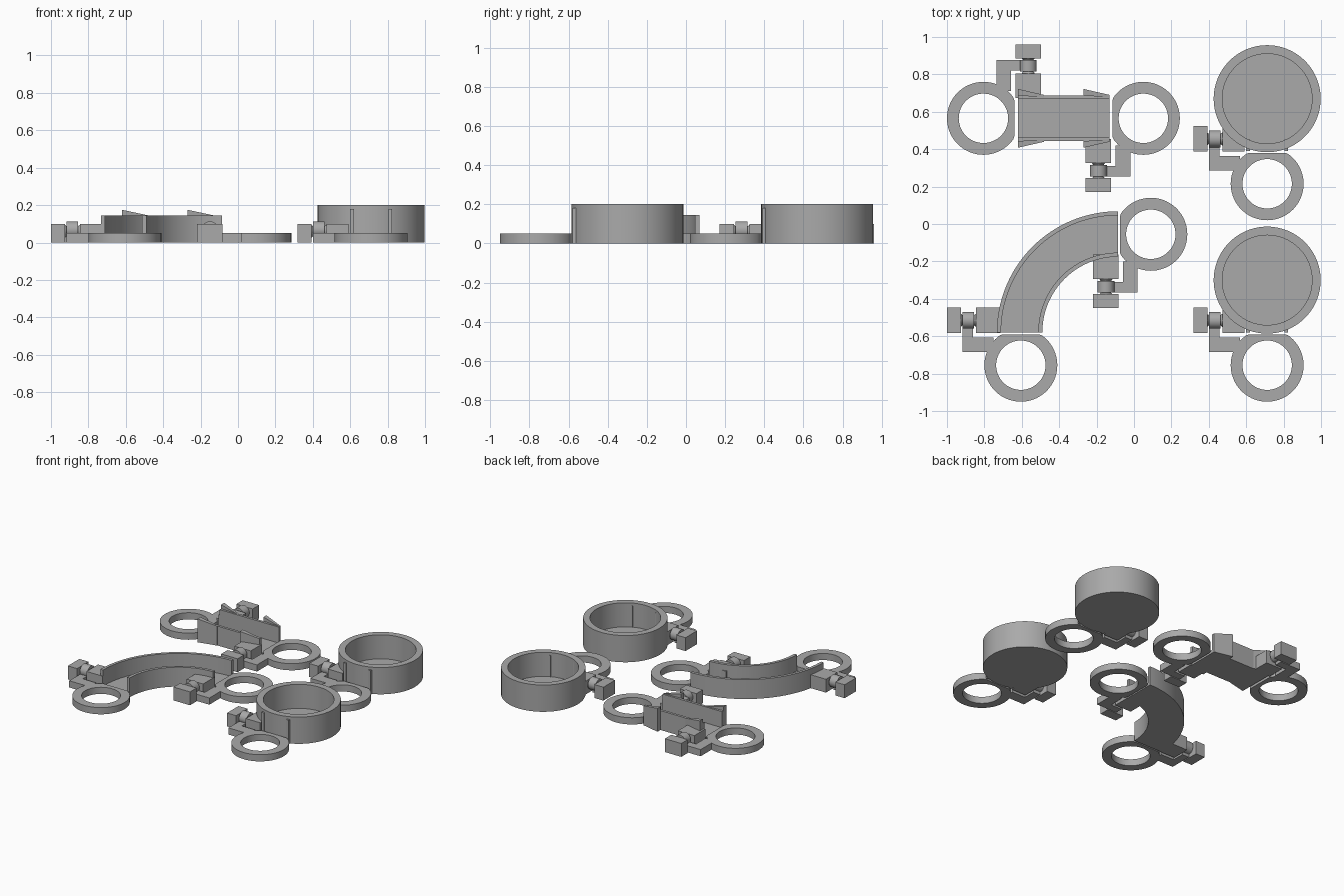
import bpy
import bmesh
from math import sin, cos, pi, radians
from mathutils import Matrix

cube = bpy.data.objects.get("Cube")
if cube:
    bpy.data.objects.remove(cube, do_unlink=True)

gray = bpy.data.materials.new("plain gray")
gray.use_nodes = True
gray.diffuse_color = (0.4, 0.4, 0.4, 1)
gray.node_tree.nodes["Principled BSDF"].inputs["Base Color"].default_value = (0.4, 0.4, 0.4, 1)

WALL_TOP = 0.145
FLOOR = 0.025


def finish(name, bm, place=Matrix()):
    bmesh.ops.recalc_face_normals(bm, faces=bm.faces)
    mesh = bpy.data.meshes.new(name)
    bm.to_mesh(mesh)
    bm.free()
    mesh.materials.append(gray)
    obj = bpy.data.objects.new(name, mesh)
    bpy.context.collection.objects.link(obj)
    obj.matrix_world = place
    bpy.ops.object.select_all(action="DESELECT")
    obj.select_set(True)
    bpy.context.view_layer.objects.active = obj
    bpy.ops.object.shade_smooth_by_angle(angle=radians(30))
    return obj


def box(name, x, y, z, place=Matrix()):
    bm = bmesh.new()
    bmesh.ops.create_cube(bm, size=1)
    for v in bm.verts:
        for i, (lo, hi) in enumerate((x, y, z)):
            v.co[i] = lo if v.co[i] < 0 else hi
    return finish(name, bm, place)


def sweep(name, section, start, end, steps, place=Matrix(), flat=None):
    """Turn a closed (radius, z) section around z; flat trims the +y side."""
    bm = bmesh.new()
    full = abs(end - start) >= 360
    loops = []
    for i in range(steps if full else steps + 1):
        a = radians(start + (end - start) * i / steps)
        loop = []
        for r, z in section:
            y = r * sin(a)
            loop.append(bm.verts.new((r * cos(a), y if flat is None else min(y, flat), z)))
        loops.append(loop)
    pairs = list(zip(loops, loops[1:]))
    if full:
        pairs.append((loops[-1], loops[0]))
    n = len(section)
    for a, b in pairs:
        for k in range(n):
            m = (k + 1) % n
            bm.faces.new((a[k], a[m], b[m], b[k]))
    if not full:
        bm.faces.new(loops[0])
        bm.faces.new(loops[-1])
    return finish(name, bm, place)


def prism(name, outline, z0, tops):
    """Upright prism whose top follows a height for each corner."""
    bm = bmesh.new()
    low = [bm.verts.new((x, y, z0)) for x, y in outline]
    high = [bm.verts.new((x, y, t)) for (x, y), t in zip(outline, tops)]
    bm.faces.new(low)
    bm.faces.new(high)
    for i in range(len(low)):
        j = (i + 1) % len(low)
        bm.faces.new((low[i], low[j], high[j], high[i]))
    return finish(name, bm)


def rod(name, r1, r2, x0, x1, y, z, place):
    bm = bmesh.new()
    turn = Matrix.Translation(((x0 + x1) / 2, y, z)) @ Matrix.Rotation(pi / 2, 4, "Y")
    bmesh.ops.create_cone(bm, cap_ends=True, segments=32, radius1=r1, radius2=r2,
                          depth=x1 - x0, matrix=turn)
    return finish(name, bm, place)


def hinged_ring(prefix, x, y, angle):
    """Flat ring with its arm, knuckle and the two blocks that hold the knuckle."""
    place = Matrix.Translation((x, y, 0)) @ Matrix.Rotation(radians(angle), 4, "Z")
    sweep(prefix + "_ring", [(0.132, 0), (0.195, 0), (0.195, 0.05), (0.132, 0.05)],
          0, 360, 72, place, flat=0.165)
    box(prefix + "_arm", (-0.312, -0.145), (0.07, 0.148), (0, 0.05), place)
    box(prefix + "_arm_stub", (-0.312, -0.255), (0.148, 0.24), (0, 0.05), place)
    rod(prefix + "_knuckle", 0.045, 0.045, -0.312, -0.25, 0.24, 0.068, place)
    rod(prefix + "_outer_pivot", 0.038, 0.022, -0.325, -0.305, 0.24, 0.06, place)
    rod(prefix + "_inner_pivot", 0.022, 0.038, -0.258, -0.235, 0.24, 0.06, place)
    box(prefix + "_end_block", (-0.395, -0.319), (0.172, 0.308), (0, 0.1), place)
    return place


# Two round cups, each with a hinged ring in front
for prefix, cy in (("back_cup", 0.67), ("front_cup", -0.30)):
    cx = 0.712
    place = Matrix.Translation((cx, cy, 0))
    sweep(prefix + "_wall", [(0.24, 0), (0.286, 0), (0.286, 0.2), (0.24, 0.2)], 0, 360, 96, place)
    bm = bmesh.new()
    bmesh.ops.create_cone(bm, cap_ends=True, segments=96, radius1=0.242, radius2=0.242,
                          depth=0.02, matrix=Matrix.Translation((0, 0, 0.01)))
    finish(prefix + "_floor", bm, place)
    for side in (-1, 1):
        edge = sorted((side * 0.092, side * 0.112))
        box(prefix + "_rib", edge, (-0.28, -0.218), (0, 0.18), place)
    ring = hinged_ring(prefix, cx, cy - 0.455, 0)
    # Body block stops at the cup's inner wall
    front, back = cy - 0.283, cy - 0.147
    prism(prefix + "_body_block",
          [(cx - 0.24, front), (cx - 0.12, front), (cx - 0.12, cy - 0.22),
           (cx - 0.20, back), (cx - 0.24, back)], 0, [0.1] * 5)

# Straight channel with four flared barbs
X0, X1, MID = -0.62, -0.13, 0.565
box("straight_floor", (X0, X1), (MID - 0.12, MID + 0.12), (0, FLOOR))
for s in (-1, 1):
    box("straight_wall", (X0, X1), sorted((MID + s * 0.103, MID + s * 0.122)), (0, WALL_TOP))
    for x in (X0, -0.27):
        tip = x + 0.14
        prism("straight_barb",
              [(x, MID + s * 0.122), (x, MID + s * 0.157), (tip, MID + s * 0.125),
               (tip, MID + s * 0.112)], 0, [0.175, 0.175, WALL_TOP, WALL_TOP])
for prefix, x, angle in (("straight_left", -0.805, -90), ("straight_right", 0.05, 90)):
    place = hinged_ring(prefix, x, MID, angle)
    box(prefix + "_body_block", (-0.24, -0.11), (0.172, 0.308), (0, 0.1), place)

# Quarter bend channel
bend = Matrix.Translation((-0.085, -0.58, 0))
sweep("bend_channel",
      [(0.405, 0), (0.648, 0), (0.648, WALL_TOP), (0.626, WALL_TOP), (0.626, FLOOR),
       (0.427, FLOOR), (0.427, WALL_TOP), (0.405, WALL_TOP)], 90, 180, 40, bend)
for prefix, x, y, angle in (("bend_front", -0.605, -0.755, 0), ("bend_back", 0.09, -0.055, 90)):
    place = hinged_ring(prefix, x, y, angle)
    box(prefix + "_body_block", (-0.24, -0.108), (0.172, 0.308), (0, 0.1), place)
